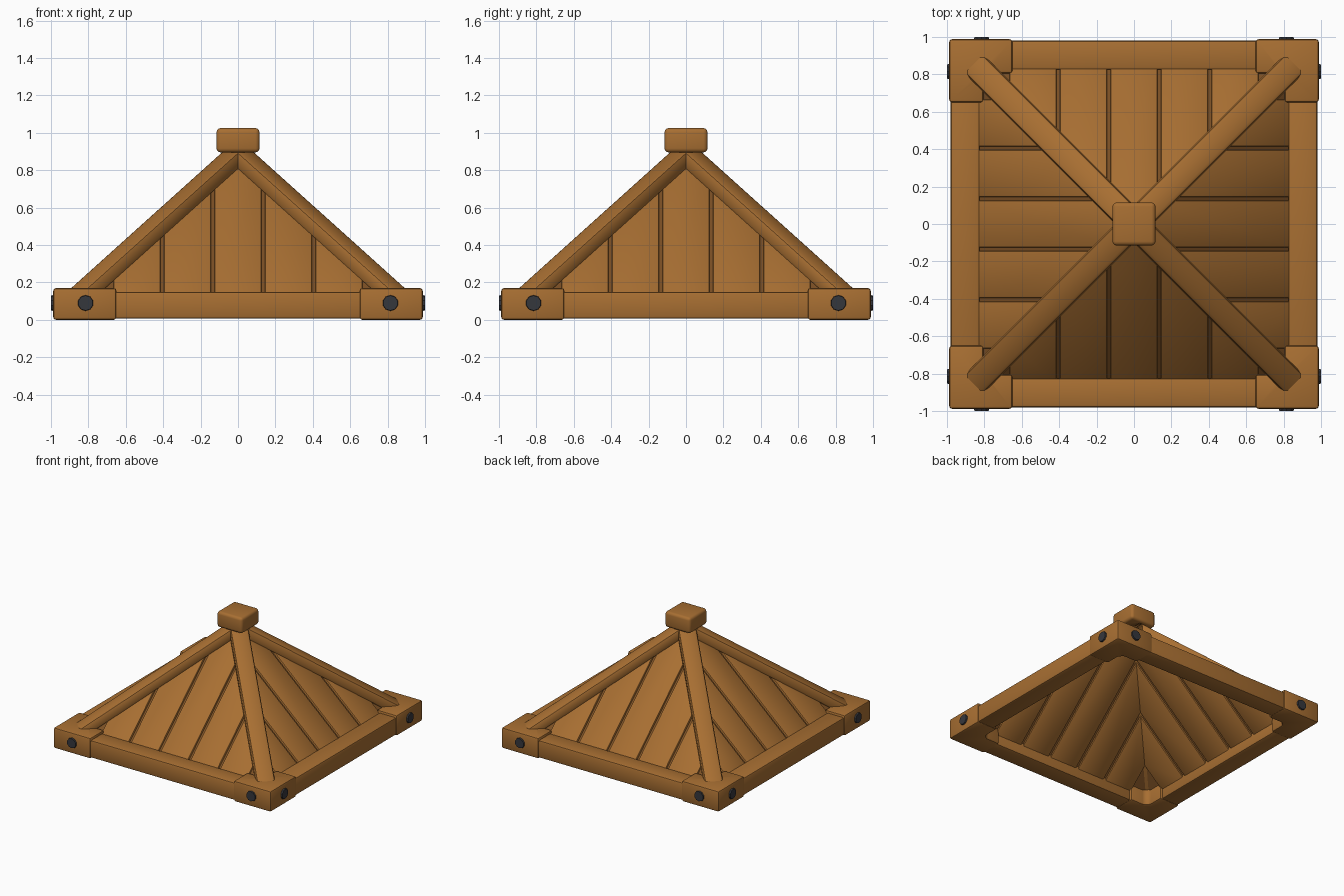
import bpy, bmesh, math
from mathutils import Matrix, Vector

if "Cube" in bpy.data.objects:
    bpy.data.objects.remove(bpy.data.objects["Cube"])


def material(name, rgb):
    m = bpy.data.materials.new(name)
    m.diffuse_color = (*rgb, 1)
    m.use_nodes = True
    m.node_tree.nodes["Principled BSDF"].inputs["Base Color"].default_value = m.diffuse_color
    return m


WOOD = material("warm wood", (0.39, 0.158, 0.032))
GROOVE = material("groove wood", (0.2, 0.08, 0.018))
IRON = material("dark iron", (0.036, 0.038, 0.046))


def finish(name, bm, mat, bevel=0.0, matrix=None, segments=2):
    """Bevel the sharp edges, place the mesh and shade it."""
    bmesh.ops.recalc_face_normals(bm, faces=bm.faces[:])
    if bevel:
        sharp = [e for e in bm.edges if e.calc_face_angle(0) > math.radians(25)]
        bmesh.ops.bevel(bm, geom=sharp, offset=bevel, segments=segments,
                        profile=0.5, affect='EDGES', clamp_overlap=True)
    if matrix is not None:
        bm.transform(matrix)
    me = bpy.data.meshes.new(name)
    bm.to_mesh(me)
    bm.free()
    me.materials.append(mat)
    ob = bpy.data.objects.new(name, me)
    bpy.context.collection.objects.link(ob)
    bpy.ops.object.select_all(action='DESELECT')
    ob.select_set(True)
    bpy.context.view_layer.objects.active = ob
    bpy.ops.object.shade_smooth_by_angle(angle=math.radians(35))
    return ob


def prism(points, top, bottom):
    """Solid over an xy outline; top and bottom are heights as functions of y."""
    bm = bmesh.new()
    lo = [bm.verts.new((x, y, bottom(y))) for x, y in points]
    hi = [bm.verts.new((x, y, top(y))) for x, y in points]
    bm.faces.new(lo[::-1])
    bm.faces.new(hi)
    n = len(points)
    for i in range(n):
        j = (i + 1) % n
        bm.faces.new((lo[i], lo[j], hi[j], hi[i]))
    return bm


def box(x0, x1, y0, y1, z0, z1):
    return prism([(x0, y0), (x1, y0), (x1, y1), (x0, y1)],
                 lambda y: z1, lambda y: z0)


def slope(h):
    return lambda y: h - 0.9 * y


APEX = 0.89     # height where the plank faces would meet
EDGE = 0.845    # plank ends, tucked into the frame

for side in range(4):
    turn = Matrix.Rotation(side * math.pi / 2, 4, 'Z')

    # base frame beam
    finish("frame_beam", box(-0.9, 0.9, 0.825, 0.98, 0.006, 0.15), WOOD, 0.014, turn)

    # five roof planks, cut along the hips
    o = 0.01
    for i in range(-2, 3):
        a, b = i * 0.27 - 0.125, i * 0.27 + 0.125
        pts = [(a, EDGE), (b, EDGE), (b, abs(b) - o)]
        if i == 0:
            pts.append((0, -o))
        pts.append((a, abs(a) - o))
        finish("roof_plank", prism(pts, slope(APEX), slope(APEX - 0.06)),
               WOOD, 0.008, turn)

    # thin backing behind the plank gaps
    finish("plank_backing", prism([(-EDGE, EDGE), (0, 0), (EDGE, EDGE)],
                                  slope(APEX - 0.022), slope(APEX - 0.042)),
           GROOVE, 0, turn)

    # L-shaped corner bracket with a small inner chamfer
    s, m, e = 0.65, 0.805, 0.988
    ell = [(s, m), (m - 0.03, m), (m, m - 0.03), (m, s), (e, s), (e, e), (s, e)]
    finish("corner_bracket", prism(ell, lambda y: 0.17, lambda y: 0.0),
           WOOD, 0.015, turn)

    # two bolts on each frame side
    for x in (-0.815, 0.815):
        bm = bmesh.new()
        bmesh.ops.create_cone(bm, cap_ends=True, segments=10, radius1=0.047,
                              radius2=0.04, depth=0.04)
        place = turn @ Matrix.Translation((x, 0.98, 0.09)) @ Matrix.Rotation(-math.pi / 2, 4, 'X')
        finish("bolt", bm, IRON, 0, place)

    # hip beam running from the cap down into the corner bracket
    bm = box(-0.07, 0.07, 0.0, 1.27, 0, 1)
    for v in bm.verts:
        v.co.z = (0.94 if v.co.z > 0.5 else 0.84) - 0.636 * v.co.y
    finish("hip_beam", bm, WOOD, 0.022, turn @ Matrix.Rotation(-math.pi / 4, 4, 'Z'))

# square cap at the peak
finish("peak_cap", box(-0.115, 0.115, -0.115, 0.115, 0.895, 1.025), WOOD, 0.022, None, 3)
